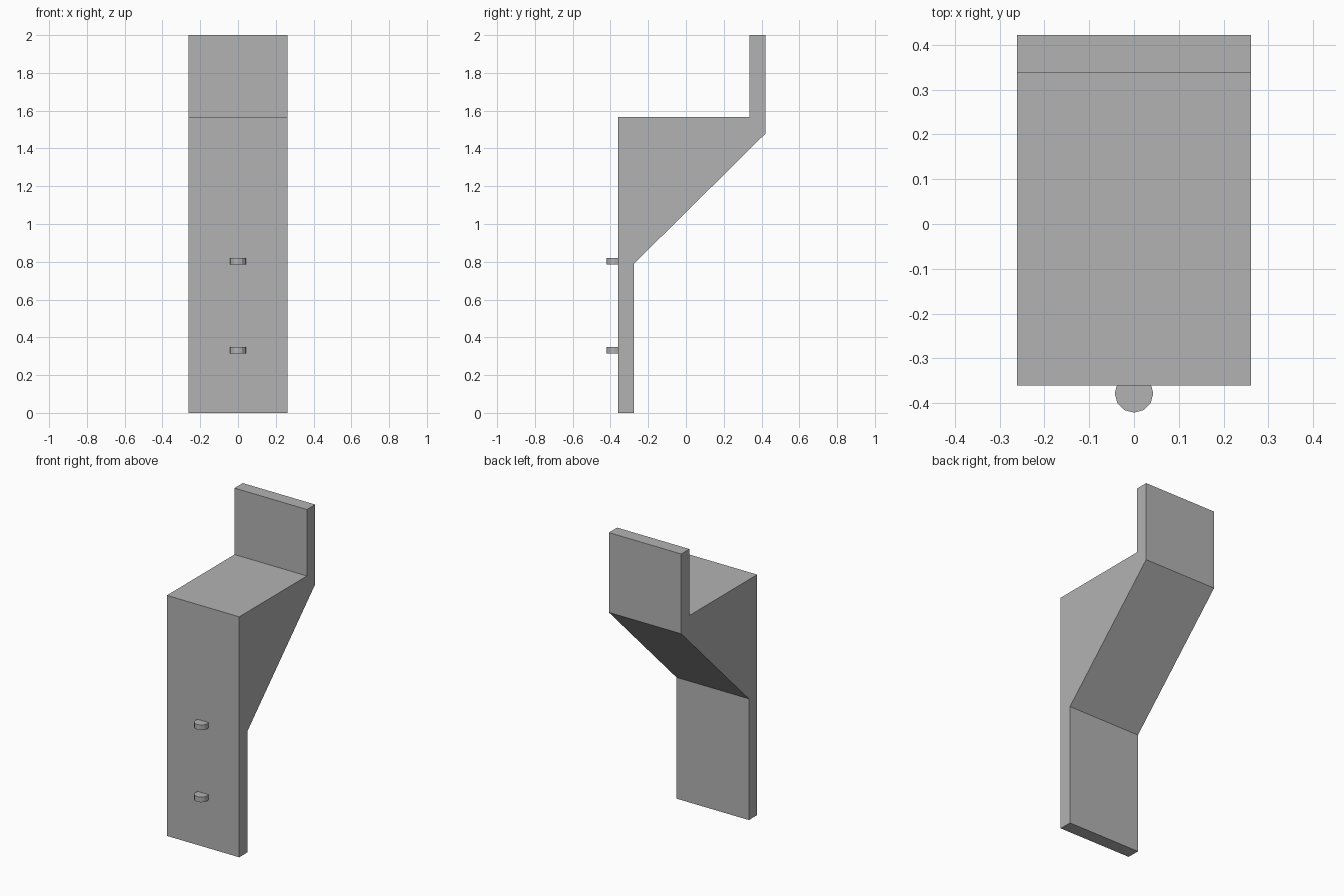
import bpy
import bmesh
from mathutils import Matrix

cube = bpy.data.objects.get("Cube")
if cube:
    bpy.data.objects.remove(cube, do_unlink=True)

grey = bpy.data.materials.new("plain grey")
grey.use_nodes = True
colour = (0.45, 0.45, 0.45, 1)
grey.diffuse_color = colour
grey.node_tree.nodes["Principled BSDF"].inputs["Base Color"].default_value = colour


def add_object(name, bm):
    bmesh.ops.recalc_face_normals(bm, faces=bm.faces)
    mesh = bpy.data.meshes.new(name)
    bm.to_mesh(mesh)
    bm.free()
    mesh.materials.append(grey)
    obj = bpy.data.objects.new(name, mesh)
    bpy.context.collection.objects.link(obj)
    return obj


# Bracket: side profile (y, z) extruded across the width
HALF_WIDTH = 0.261
FRONT, BACK, PLATE = -0.36, 0.422, 0.085
SHELF = 1.567
profile = [
    (FRONT, 0), (FRONT + PLATE, 0), (FRONT + PLATE, 0.79),
    (BACK, 1.48), (BACK, 2), (BACK - PLATE, 2),
    (BACK - PLATE, SHELF), (FRONT, SHELF),
]
bm = bmesh.new()
side = bm.faces.new([bm.verts.new((-HALF_WIDTH, y, z)) for y, z in profile])
extruded = bmesh.ops.extrude_face_region(bm, geom=[side])["geom"]
bmesh.ops.translate(bm, vec=(2 * HALF_WIDTH, 0, 0),
                    verts=[v for v in extruded if isinstance(v, bmesh.types.BMVert)])
add_object("bracket", bm)

# Small twelve-sided pegs partly sunk into the front plate
for name, z in (("lower_peg", 0.332), ("upper_peg", 0.802)):
    bm = bmesh.new()
    bmesh.ops.create_cone(bm, cap_ends=True, segments=12, radius1=0.043,
                          radius2=0.043, depth=0.034,
                          matrix=Matrix.Translation((0, -0.378, z)))
    add_object(name, bm)
